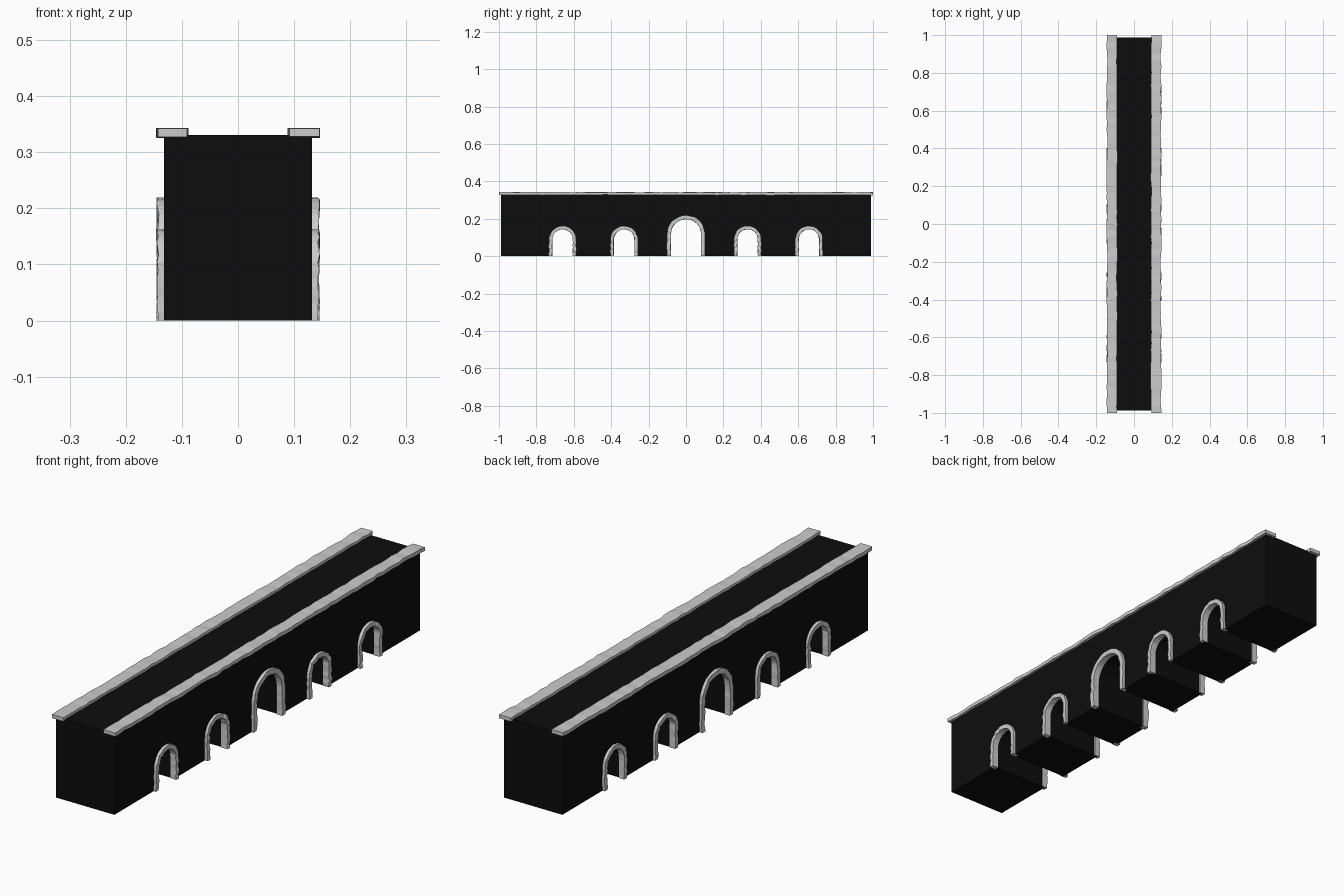
import bpy, bmesh, math, random
from mathutils import Vector

random.seed(4)
if "Cube" in bpy.data.objects:
    bpy.data.objects.remove(bpy.data.objects["Cube"])


def material(name, value):
    m = bpy.data.materials.new(name)
    m.use_nodes = True
    color = (value, value, value, 1)
    m.diffuse_color = color
    m.node_tree.nodes["Principled BSDF"].inputs["Base Color"].default_value = color
    return m


black = material("black wall", 0.004)
stone = material("pale stone", 0.6)

HALF_WIDTH, HALF_LENGTH, HEIGHT = 0.132, 0.988, 0.331
# arches: centre y, outer half width, outer top, band width
ARCHES = [(-0.66, 0.073, 0.162, 0.018), (-0.331, 0.073, 0.162, 0.018),
          (0, 0.102, 0.219, 0.021),
          (0.329, 0.073, 0.162, 0.018), (0.657, 0.073, 0.162, 0.018)]


def arch_path(cy, radius, spring, leg_steps=6, arc_steps=16):
    """Points (y, z) up one leg, over the arc and down the other leg."""
    leg = [spring * i / leg_steps for i in range(leg_steps)]
    angles = [math.pi * (1 - i / arc_steps) for i in range(arc_steps + 1)]
    return ([(cy - radius, z) for z in leg]
            + [(cy + radius * math.cos(a), spring + radius * math.sin(a)) for a in angles]
            + [(cy + radius, z) for z in reversed(leg)])


def finish(bm, name, mat):
    bmesh.ops.recalc_face_normals(bm, faces=bm.faces)
    mesh = bpy.data.meshes.new(name)
    bm.to_mesh(mesh)
    bm.free()
    mesh.materials.append(mat)
    obj = bpy.data.objects.new(name, mesh)
    bpy.context.collection.objects.link(obj)


def loft(name, sections, mat):
    """Skin a list of closed cross-sections and cap both ends."""
    bm = bmesh.new()
    rings = [[bm.verts.new(p) for p in s] for s in sections]
    for a, b in zip(rings, rings[1:]):
        for i in range(len(a)):
            j = (i + 1) % len(a)
            bm.faces.new((a[i], a[j], b[j], b[i]))
    bm.faces.new(rings[0])
    bm.faces.new(rings[-1])
    finish(bm, name, mat)


def rough(amount):
    return random.uniform(-amount, amount)


# Bridge body: side profile with arch openings, extruded across the width
profile = [(-HALF_LENGTH, 0)]
for cy, outer, top, band in ARCHES:
    profile += arch_path(cy, outer - band * 0.8, top - outer, leg_steps=1)
profile += [(HALF_LENGTH, 0), (HALF_LENGTH, HEIGHT), (-HALF_LENGTH, HEIGHT)]
loft("bridge_body", [[(x, y, z) for y, z in profile] for x in (-HALF_WIDTH, HALF_WIDTH)], black)

for side, label in ((1, "left"), (-1, "right")):
    # Stone band around each arch
    for n, (cy, outer, top, band) in enumerate(ARCHES):
        spring = top - outer
        outside = arch_path(cy, outer, spring)
        inside = arch_path(cy, outer - band, spring)
        sections = []
        for (yo, zo), (yi, zi) in zip(outside, inside):
            face = 0.1435 + rough(0.0025)
            dy, dz = rough(0.0018), rough(0.0015) if zo > 0 else 0
            sections.append([(side * 0.117, yi, zi), (side * face, yi + dy, zi + dz),
                             (side * face, yo + dy, zo + dz), (side * 0.117, yo, zo)])
        loft(f"{label}_arch_band_{n + 1}", sections, stone)

    # Uneven coping along the top edge
    sections = []
    steps = 60
    for i in range(steps + 1):
        y = -1 + 2 * i / steps
        x_in, x_out = 0.09 + rough(0.002), 0.143 + rough(0.003)
        z_low, z_high = 0.327 + rough(0.0015), 0.342 + rough(0.0015)
        sections.append([Vector((side * x, y, z)) for x, z in
                         ((x_in, z_low), (x_out, z_low), (x_out, z_high), (x_in, z_high))])
    loft(f"{label}_coping", sections, stone)
